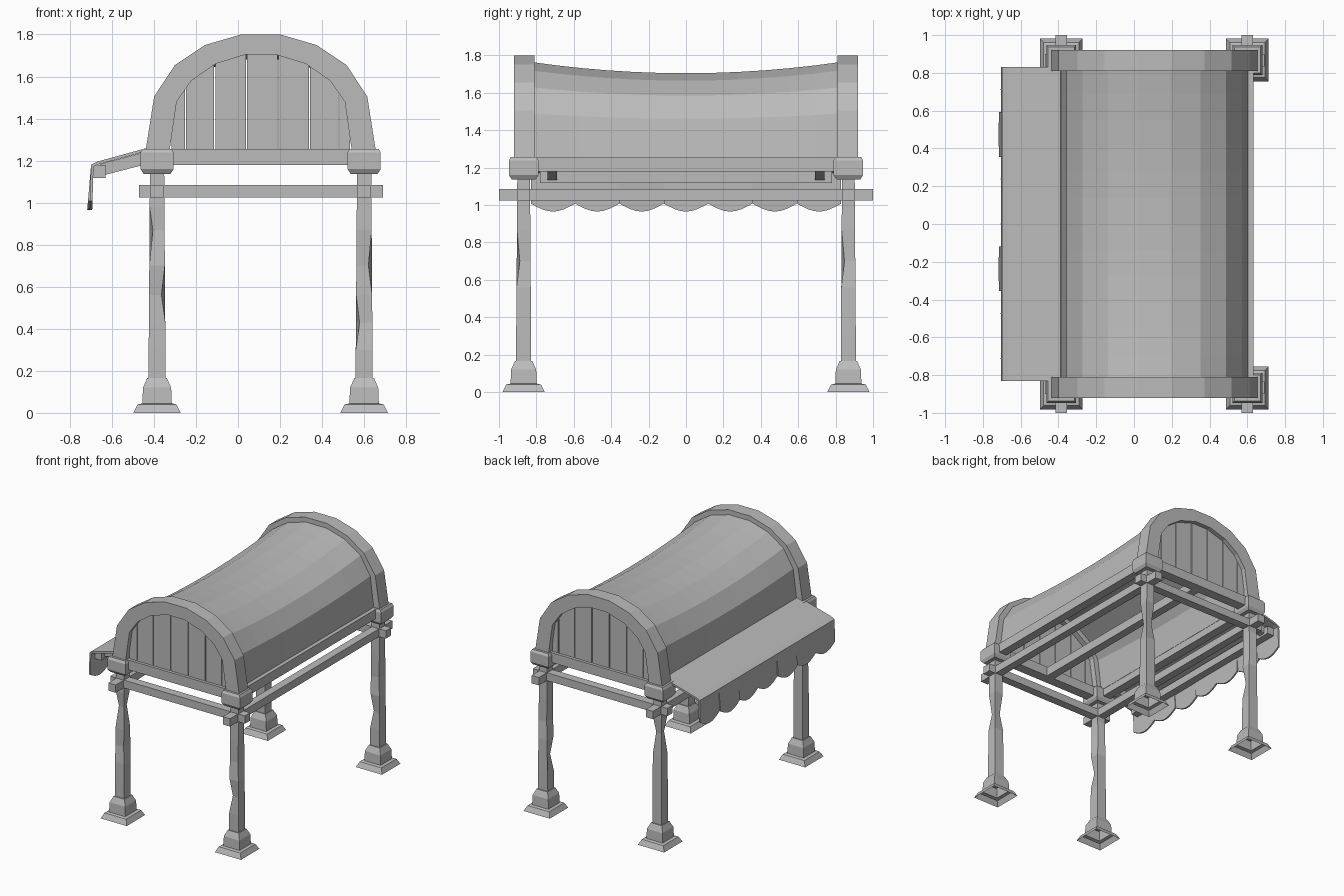
import bpy, bmesh, math
from mathutils import Vector

if "Cube" in bpy.data.objects:
    bpy.data.objects.remove(bpy.data.objects["Cube"])

grey = bpy.data.materials.new("plain_grey")
grey.use_nodes = True
grey.diffuse_color = (0.5, 0.5, 0.5, 1)
grey.node_tree.nodes["Principled BSDF"].inputs["Base Color"].default_value = (0.5, 0.5, 0.5, 1)

CX = 0.108                      # middle of the frame
POST_X = (-0.385, 0.60)
POST_Y = 0.868


def finish(name, bm):
    bmesh.ops.recalc_face_normals(bm, faces=bm.faces)
    mesh = bpy.data.meshes.new(name)
    bm.to_mesh(mesh)
    bm.free()
    mesh.materials.append(grey)
    ob = bpy.data.objects.new(name, mesh)
    bpy.context.collection.objects.link(ob)
    return ob


def prism(name, outline, push):
    """Flat outline of 3D points, extruded along push."""
    bm = bmesh.new()
    face = bm.faces.new([bm.verts.new(p) for p in outline])
    ext = bmesh.ops.extrude_face_region(bm, geom=[face], use_keep_orig=True)
    moved = [g for g in ext["geom"] if isinstance(g, bmesh.types.BMVert)]
    bmesh.ops.translate(bm, verts=moved, vec=push)
    return finish(name, bm)


def prism_y(name, outline, y0, y1):
    return prism(name, [(x, y0, z) for x, z in outline], Vector((0, y1 - y0, 0)))


def box(name, x0, x1, y0, y1, z0, z1):
    return prism_y(name, [(x0, z0), (x1, z0), (x1, z1), (x0, z1)], y0, y1)


def stack(name, cx, cy, rings, bottom=True, chips=()):
    """Square rings (z, half width) joined upwards; chips push one corner in."""
    bm = bmesh.new()
    loops = []
    for i, (z, h) in enumerate(rings):
        loop = []
        for c, (sx, sy) in enumerate(((-1, -1), (1, -1), (1, 1), (-1, 1))):
            k = h * (0.55 if (i, c) in chips else 1)
            loop.append(bm.verts.new((cx + sx * k, cy + sy * k, z)))
        loops.append(loop)
    for a, b in zip(loops, loops[1:]):
        for j in range(4):
            k = (j + 1) % 4
            bm.faces.new((a[j], a[k], b[k], b[j]))
    bm.faces.new(loops[-1])
    if bottom:
        bm.faces.new(loops[0])
    return finish(name, bm)


def mirrored(half):
    """Right half of an arch (offset, z), foot to crown, to a full arch."""
    return [(CX + x, z) for x, z in half] + [(CX - x, z) for x, z in reversed(half)]


arch_out = mirrored([(0.547, 1.25), (0.507, 1.505), (0.408, 1.655), (0.265, 1.75), (0.093, 1.8)])
arch_in = mirrored([(0.433, 1.25), (0.40, 1.48), (0.33, 1.58), (0.215, 1.66), (0.07, 1.705)])
roof_out = mirrored([(0.497, 1.24), (0.465, 1.49), (0.38, 1.63), (0.245, 1.72), (0.088, 1.765)])


def arch_height(x):
    """Height of the inner arch at x."""
    for (xa, za), (xb, zb) in zip(arch_in, arch_in[1:]):
        if xb <= x <= xa:
            return za + (zb - za) * (x - xa) / (xb - xa)
    return 1.25


# Posts with chipped corners, hollow feet and capitals
for ix, px in enumerate(POST_X):
    for side, end in ((-1, "front"), (1, "back")):
        tag = end + ("_left" if ix else "_right")
        py = side * POST_Y
        chips = ((4, 1), (2, 0), (4, 3)) if ix else ((5, 0), (5, 2), (3, 1))
        stack("post_" + tag, px, py,
              [(0.1, 0.04), (0.3, 0.04), (0.43, 0.039), (0.56, 0.038),
               (0.70, 0.037), (0.87, 0.036), (0.98, 0.035), (1.16, 0.034)], chips=chips)
        stack("foot_" + tag, px, py,
              [(0, 0.113), (0.04, 0.093), (0.045, 0.07), (0.12, 0.067),
               (0.165, 0.047)], bottom=False)
        stack("capital_" + tag, px, py,
              [(1.137, 0.064), (1.16, 0.079), (1.238, 0.079), (1.256, 0.069)])

# Crossing tie beams, low on the posts
for px, tag in zip(POST_X, ("right", "left")):
    box("tie_beam_" + tag, px - 0.031, px + 0.031, -1, 1, 1.024, 1.085)
    # upper side rails
    edge = 0.045 if px > 0 else 0.03
    box("rail_" + tag, px + edge - 0.08, px + edge - 0.012, -0.85, 0.85, 1.18, 1.255)
box("rail_middle", CX - 0.033, CX + 0.033, -0.85, 0.85, 1.18, 1.25)

# Gable ends: tie beam, sill, arch and planks
plank_edges = (-0.32, -0.25, -0.11, 0.04, 0.19, 0.34, 0.48, 0.535)
for side, end in ((-1, "front"), (1, "back")):
    py = side * POST_Y
    box("tie_beam_" + end, -0.47, 0.69, py - 0.033, py + 0.033, 1.024, 1.085)
    box("sill_" + end, -0.44, 0.655, py - 0.04, py + 0.04, 1.18, 1.256)
    prism_y("arch_" + end, arch_out + arch_in[::-1], side * 0.81, side * 0.92)
    for i, (a, b) in enumerate(zip(plank_edges, plank_edges[1:])):
        a, b = a + 0.003, b - 0.003
        top = [(x, arch_height(x) + 0.035) for x in (b, (a + b) / 2, a)]
        prism_y(f"plank_{end}_{i + 1}", [(a, 1.24), (b, 1.24)] + top,
                side * 0.855, side * 0.885)

# Sagging barrel roof
bm = bmesh.new()
rows = []
steps = 12
for i in range(steps + 1):
    t = 2 * i / steps - 1
    squash = 1 - 0.115 * (1 - t * t)
    rows.append([bm.verts.new((x, 0.83 * t, 1.24 + (z - 1.24) * squash))
                 for x, z in roof_out])
for a, b in zip(rows, rows[1:]):
    for j in range(len(a) - 1):
        bm.faces.new((a[j], a[j + 1], b[j + 1], b[j]))
roof = finish("barrel_roof", bm)
if roof.data.polygons[len(roof_out) // 2].normal.z < 0:
    roof.data.flip_normals()
thick = roof.modifiers.new("thickness", "SOLIDIFY")
thick.thickness = 0.025
thick.offset = -1

# Side awning: sheet, arms and front bar
prism_y("awning_sheet", [(-0.39, 1.272), (-0.67, 1.195), (-0.70, 1.18), (-0.70, 1.165),
                         (-0.67, 1.18), (-0.39, 1.257)], -0.83, 0.83)
box("awning_bar", -0.695, -0.63, -0.78, 0.78, 1.117, 1.178)
for y in (-0.715, 0.715):
    prism_y("awning_arm", [(-0.39, 1.255), (-0.66, 1.182), (-0.66, 1.125), (-0.39, 1.195)],
            y - 0.026, y + 0.026)

# Scalloped valance, some flaps swinging further out
count, width = 7, 1.66 / 7
for i in range(count):
    y0 = -0.83 + i * width
    tilt = 0.085 if i in (2, 5) else 0.03
    edge = [(y0, 1.18), (y0 + width, 1.18)]
    for k in range(9):
        t = 1 - k / 8
        edge.append((y0 + t * width, 1.008 - 0.043 * math.sin(math.pi * t)))
    prism(f"valance_flap_{i + 1}", [(-0.699 - tilt * (1.18 - z), y, z) for y, z in edge],
          Vector((0.012, 0, 0)))
